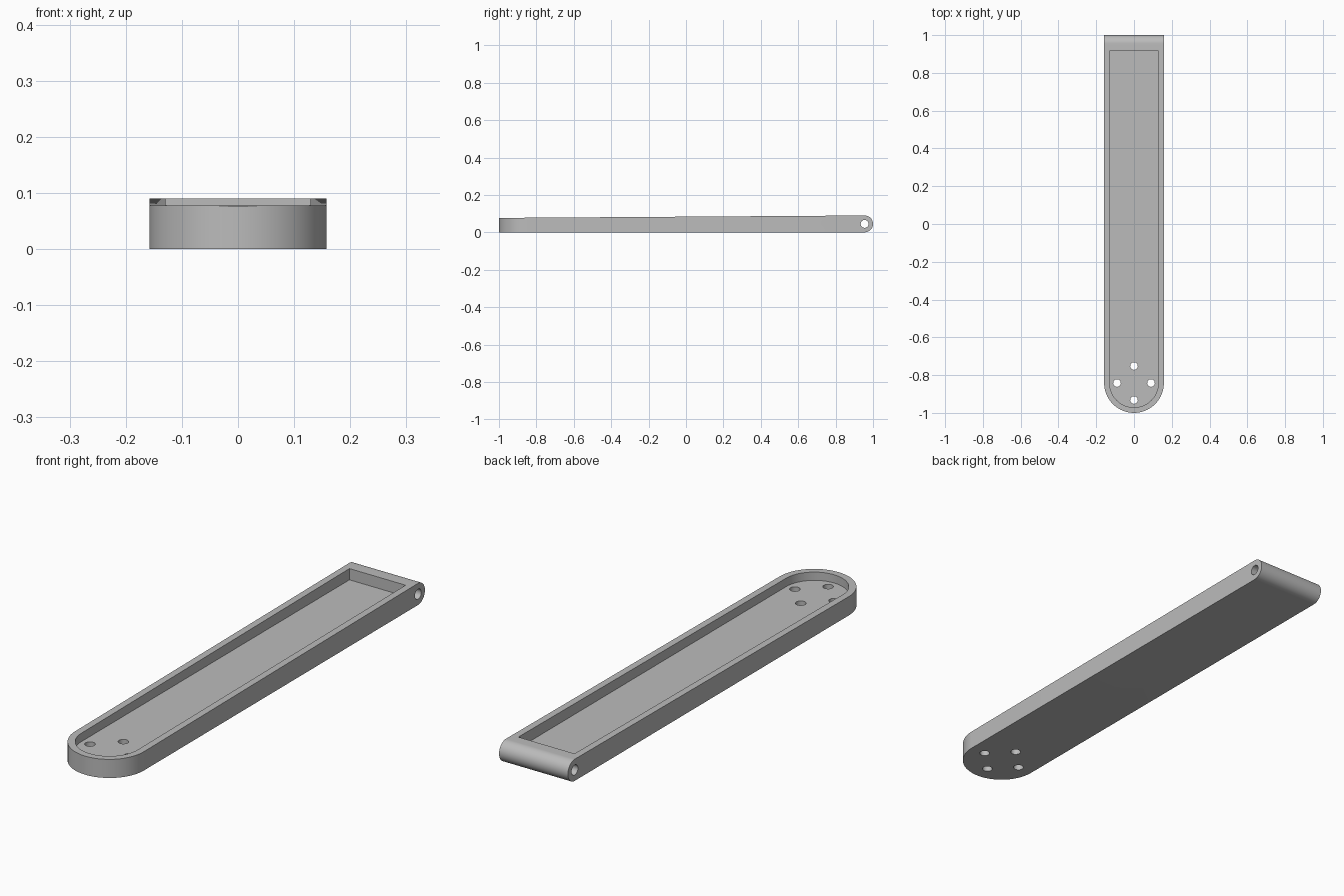
import bpy, bmesh, math
from mathutils import Matrix

cube = bpy.data.objects.get("Cube")
if cube:
    bpy.data.objects.remove(cube, do_unlink=True)

HALF_W, WALL = 0.158, 0.029
NOSE_Y = -1 + HALF_W                 # centre of the rounded end
HINGE_R = 0.045
HINGE_Y = 1 - HINGE_R                # centre of the hinge barrel
FRONT_H, FLOOR_Z = 0.077, 0.043
HOLE_R = 0.02

grey = bpy.data.materials.new("Plain grey")
grey.use_nodes = True
colour = (0.5, 0.5, 0.5, 1)
grey.diffuse_color = colour
grey.node_tree.nodes["Principled BSDF"].inputs["Base Color"].default_value = colour


def arc(cx, cy, r, start, end, steps):
    angles = [math.radians(start + (end - start) * i / steps) for i in range(steps + 1)]
    return [(cx + r * math.cos(a), cy + r * math.sin(a)) for a in angles]


def prism(name, outline, low, high, along_x=False):
    """Extrude a 2D outline along z, or along x when it lies in the yz plane."""
    bm = bmesh.new()
    face = bm.faces.new([bm.verts.new((u, v, low)) for u, v in outline])
    top = bmesh.ops.extrude_face_region(bm, geom=[face])["geom"]
    bmesh.ops.translate(bm, vec=(0, 0, high - low),
                        verts=[g for g in top if isinstance(g, bmesh.types.BMVert)])
    if along_x:
        turn = Matrix(((0, 0, 1), (1, 0, 0), (0, 1, 0)))
        bmesh.ops.transform(bm, matrix=turn.to_4x4(), verts=bm.verts)
    bmesh.ops.recalc_face_normals(bm, faces=bm.faces)
    mesh = bpy.data.meshes.new(name)
    bm.to_mesh(mesh)
    bm.free()
    mesh.materials.append(grey)
    obj = bpy.data.objects.new(name, mesh)
    bpy.context.collection.objects.link(obj)
    return obj


def combine(target, cutter, operation="DIFFERENCE"):
    mod = target.modifiers.new("Cut", "BOOLEAN")
    mod.operation, mod.solver, mod.object = operation, "EXACT", cutter
    bpy.context.view_layer.objects.active = target
    bpy.ops.object.modifier_apply(modifier=mod.name)
    bpy.data.objects.remove(cutter, do_unlink=True)


def plan(half, back):
    """Strip with a square back and a semicircular front."""
    return [(half, back), (-half, back)] + arc(0, NOSE_Y, half, 180, 360, 48)


# Tray body: plan outline limited by the tapered side profile
body = prism("tray_arm", plan(HALF_W, 1.1), -0.1, 0.2)
side = [(-1.0, FRONT_H), (-1.1, FRONT_H), (-1.1, 0)]
side += arc(HINGE_Y, HINGE_R, HINGE_R, -90, 90, 32)
combine(body, prism("side_profile", side, -0.3, 0.3, along_x=True), "INTERSECT")

# Open pocket
combine(body, prism("pocket", plan(HALF_W - WALL, 0.915), FLOOR_Z, 0.3))

# Four screw holes through the floor
for x, y in ((0, -0.09), (0, 0.09), (-0.09, 0), (0.09, 0)):
    hole = arc(x, NOSE_Y + y, HOLE_R, 0, 348.75, 31)
    combine(body, prism("screw_hole", hole, -0.2, 0.2))

# Pivot hole through the hinge barrel
pivot = arc(HINGE_Y, HINGE_R, HOLE_R + 0.001, 0, 348.75, 31)
combine(body, prism("pivot_hole", pivot, -0.3, 0.3, along_x=True))

bpy.ops.object.select_all(action="DESELECT")
body.select_set(True)
bpy.context.view_layer.objects.active = body
bpy.ops.object.shade_smooth_by_angle(angle=math.radians(30))
